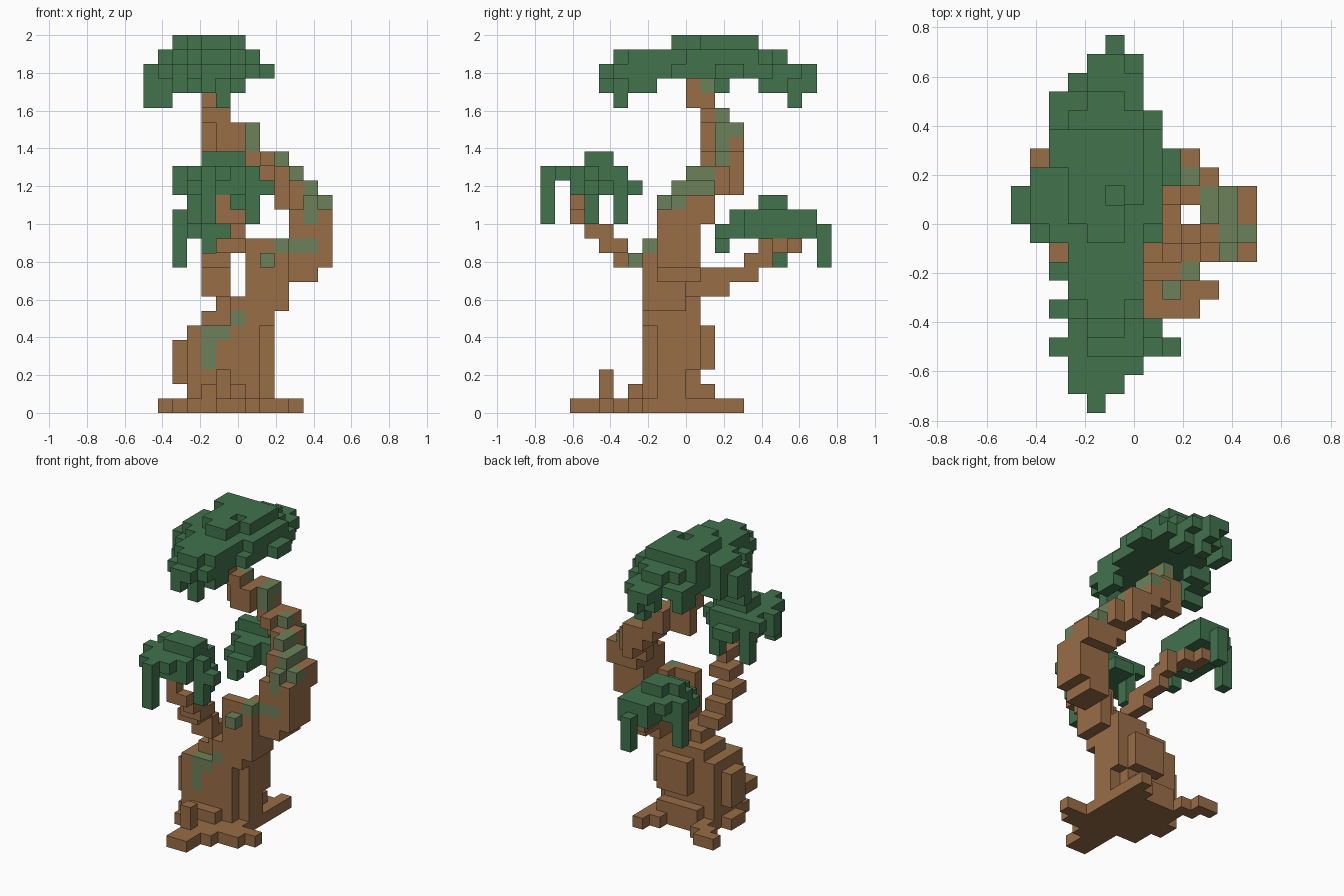
import bpy
import bmesh
from mathutils import Vector

if "Cube" in bpy.data.objects:
    bpy.data.objects.remove(bpy.data.objects["Cube"], do_unlink=True)

V = 2 / 26                               # block size: 13 x 20 x 26 blocks
ORIGIN = Vector((-6.5, -10, 0))


def material(name, rgb):
    m = bpy.data.materials.new(name)
    m.use_nodes = True
    m.diffuse_color = (*rgb, 1)
    m.node_tree.nodes["Principled BSDF"].inputs["Base Color"].default_value = (*rgb, 1)
    return m


BARK = material("bark_brown", (0.315, 0.155, 0.062))
LEAF = material("leaf_green", (0.053, 0.170, 0.073))
MOSS = material("moss_green", (0.150, 0.222, 0.103))


def blocks(boxes):
    """Grid cells covered by inclusive boxes (x0, x1, y0, y1, z0, z1)."""
    return {(x, y, z) for a, b, c, d, e, f in boxes
            for x in range(a, b + 1) for y in range(c, d + 1) for z in range(e, f + 1)}


def layer(z, y0, *spans):
    """Grid cells of one level: an x span for each row from y0 backwards."""
    return {(x, y0 + n, z) for n, (a, b) in enumerate(spans) for x in range(a, b + 1)}


def build(name, cells, mats, mossy=frozenset()):
    """Outer skin of the blocks; mossy blocks take the second material."""
    bm = bmesh.new()
    verts = {}

    def vert(p):
        if p not in verts:
            verts[p] = bm.verts.new((Vector(p) + ORIGIN) * V)
        return verts[p]

    for c in sorted(cells):
        for axis in range(3):
            u, w = (axis + 1) % 3, (axis + 2) % 3
            for side in (0, 1):
                n = list(c)
                n[axis] += 2 * side - 1
                if tuple(n) in cells:
                    continue
                quad = []
                for du, dw in ((0, 0), (1, 0), (1, 1), (0, 1)):
                    p = list(c)
                    p[axis] += side
                    p[u] += du
                    p[w] += dw
                    quad.append(vert(tuple(p)))
                face = bm.faces.new(quad if side else quad[::-1])
                face.material_index = 1 if c in mossy else 0
    mesh = bpy.data.meshes.new(name)
    bm.to_mesh(mesh)
    bm.free()
    for m in mats:
        mesh.materials.append(m)
    obj = bpy.data.objects.new(name, mesh)
    bpy.context.collection.objects.link(obj)


# Spreading roots
roots = blocks([
    (3, 7, 6, 11, 0, 0), (8, 8, 7, 10, 0, 0), (2, 2, 8, 9, 0, 0), (2, 3, 12, 12, 0, 0),
    (1, 2, 13, 13, 0, 0), (7, 8, 11, 12, 0, 0), (8, 8, 13, 13, 0, 0), (7, 7, 4, 5, 0, 0),
    (8, 9, 5, 6, 0, 0), (10, 10, 6, 6, 0, 0), (5, 6, 2, 5, 0, 0), (5, 5, 4, 4, 1, 2),
])

# Stout lower trunk
base = blocks([
    (3, 7, 7, 10, 1, 5), (4, 6, 6, 6, 1, 1), (4, 7, 11, 11, 1, 1), (8, 8, 8, 9, 1, 2),
    (2, 2, 8, 9, 2, 4), (8, 8, 8, 10, 3, 5), (5, 7, 11, 11, 3, 5), (4, 5, 8, 10, 6, 6),
    (5, 5, 8, 9, 7, 7), (6, 7, 7, 10, 6, 7), (8, 8, 7, 10, 6, 7), (9, 9, 7, 9, 7, 8),
    (7, 8, 7, 8, 8, 8),
])

# Limb that leans out to the left
limb = blocks([
    (7, 9, 7, 7, 9, 10), (8, 11, 8, 8, 9, 10), (9, 9, 9, 9, 9, 9), (10, 11, 9, 10, 9, 9),
    (10, 12, 8, 10, 10, 12), (7, 8, 7, 7, 11, 11), (9, 9, 8, 8, 11, 11),
    (10, 12, 8, 11, 13, 13), (10, 12, 9, 11, 14, 14), (9, 9, 11, 11, 14, 14),
])

# Arch that bends back over the middle
arch = blocks([
    (10, 10, 9, 12, 15, 15), (9, 9, 11, 13, 15, 16), (10, 10, 12, 12, 16, 16),
    (8, 8, 12, 13, 16, 17), (8, 8, 11, 11, 17, 17), (7, 7, 12, 13, 17, 18),
    (9, 9, 13, 13, 17, 17), (5, 6, 11, 11, 18, 19), (4, 6, 12, 12, 18, 19),
    (6, 6, 13, 13, 18, 19), (4, 4, 11, 12, 20, 20), (5, 5, 11, 11, 20, 20),
    (4, 4, 10, 10, 21, 22), (4, 4, 11, 11, 21, 21),
])

# Moss patches
moss = blocks([
    (4, 4, 7, 7, 3, 5), (5, 5, 7, 7, 5, 5), (6, 6, 7, 7, 6, 6), (8, 8, 6, 6, 10, 10),
    (9, 9, 7, 7, 11, 11), (10, 11, 8, 8, 11, 11), (11, 11, 8, 8, 13, 14),
    (11, 12, 9, 9, 14, 14), (11, 11, 9, 11, 15, 15), (10, 10, 10, 11, 16, 16),
    (9, 9, 12, 12, 17, 17), (7, 7, 12, 12, 18, 19), (7, 7, 13, 13, 19, 19),
    (5, 5, 12, 12, 20, 20), (4, 4, 11, 11, 22, 22),
])
build("trunk_and_roots", roots | base | limb | arch | moss, [BARK, MOSS], moss)

# Side branches
build("front_branch", blocks([
    (4, 5, 7, 8, 8, 8), (4, 5, 7, 7, 9, 9), (4, 5, 5, 6, 10, 10), (5, 6, 4, 5, 11, 11),
    (6, 6, 3, 4, 12, 12), (5, 6, 2, 2, 13, 13), (5, 5, 2, 2, 14, 14),
]), [BARK])
build("rear_branch", blocks([
    (7, 7, 10, 12, 8, 8), (7, 7, 11, 14, 9, 9), (7, 7, 14, 15, 10, 10),
    (6, 7, 15, 15, 11, 11), (5, 6, 16, 16, 11, 11), (5, 5, 17, 17, 11, 11),
]), [BARK])

# Top crown, domed, with a ragged hanging rim
crown = layer(25, 9, (4, 5), (3, 5), (3, 6), (3, 6), (2, 6), (2, 6))
crown |= layer(24, 5, (4, 5), (3, 6), (3, 6), (3, 6), (2, 6), (1, 7), (1, 7), (1, 7),
               (2, 7), (2, 7), (3, 6), (4, 5))
crown |= layer(23, 4, (4, 5), (3, 6), (3, 6), (2, 6), (3, 6), (1, 7), (0, 7), (0, 7),
               (1, 8), (2, 8), (2, 7), (2, 7), (2, 6), (4, 6), (4, 5))
crown_rim = blocks([
    (4, 4, 4, 4, 22, 22), (4, 5, 5, 5, 22, 22), (5, 5, 5, 5, 21, 21), (3, 3, 6, 6, 22, 22),
    (6, 6, 6, 7, 22, 22), (2, 2, 7, 7, 22, 22), (0, 1, 10, 11, 22, 22),
    (0, 1, 10, 10, 21, 21), (1, 2, 12, 12, 22, 22), (2, 2, 15, 16, 22, 22),
    (6, 6, 15, 16, 22, 22), (4, 5, 17, 17, 22, 22), (5, 5, 17, 17, 21, 21),
    (5, 5, 18, 18, 22, 22),
])
notch = {(5, 11, 25)}
build("crown_leaves", (crown | crown_rim) - notch, [LEAF])

# Front leaf clump with drooping tips
front = layer(17, 3, (4, 6), (4, 6))
front |= layer(16, 0, (4, 4), (3, 5), (3, 6), (2, 7), (3, 6), (2, 6))
front |= layer(15, 2, (3, 6), (2, 8), (3, 7), (3, 6), (4, 5))
front_tips = blocks([(4, 4, 0, 0, 13, 15), (7, 7, 3, 3, 13, 14),
                     (6, 6, 5, 5, 13, 14), (3, 3, 5, 5, 13, 14)])
build("front_leaves", front | front_tips, [LEAF])

# Rear leaf clump: a hollow cap with drooping tips
rear = layer(14, 15, (3, 5), (4, 5))
rear |= layer(13, 13, (4, 5), (3, 6), (3, 6), (2, 6), (3, 6), (4, 6))
rear |= layer(12, 12, (4, 5), (3, 5), (3, 6), (3, 6), (2, 6), (4, 6), (4, 6), (5, 5))
rear_tips = blocks([(4, 4, 12, 12, 11, 11), (2, 2, 16, 16, 10, 11), (5, 5, 19, 19, 10, 11)])
hollow = blocks([(4, 5, 14, 15, 12, 12)])
build("rear_leaves", (rear | rear_tips) - hollow, [LEAF])
